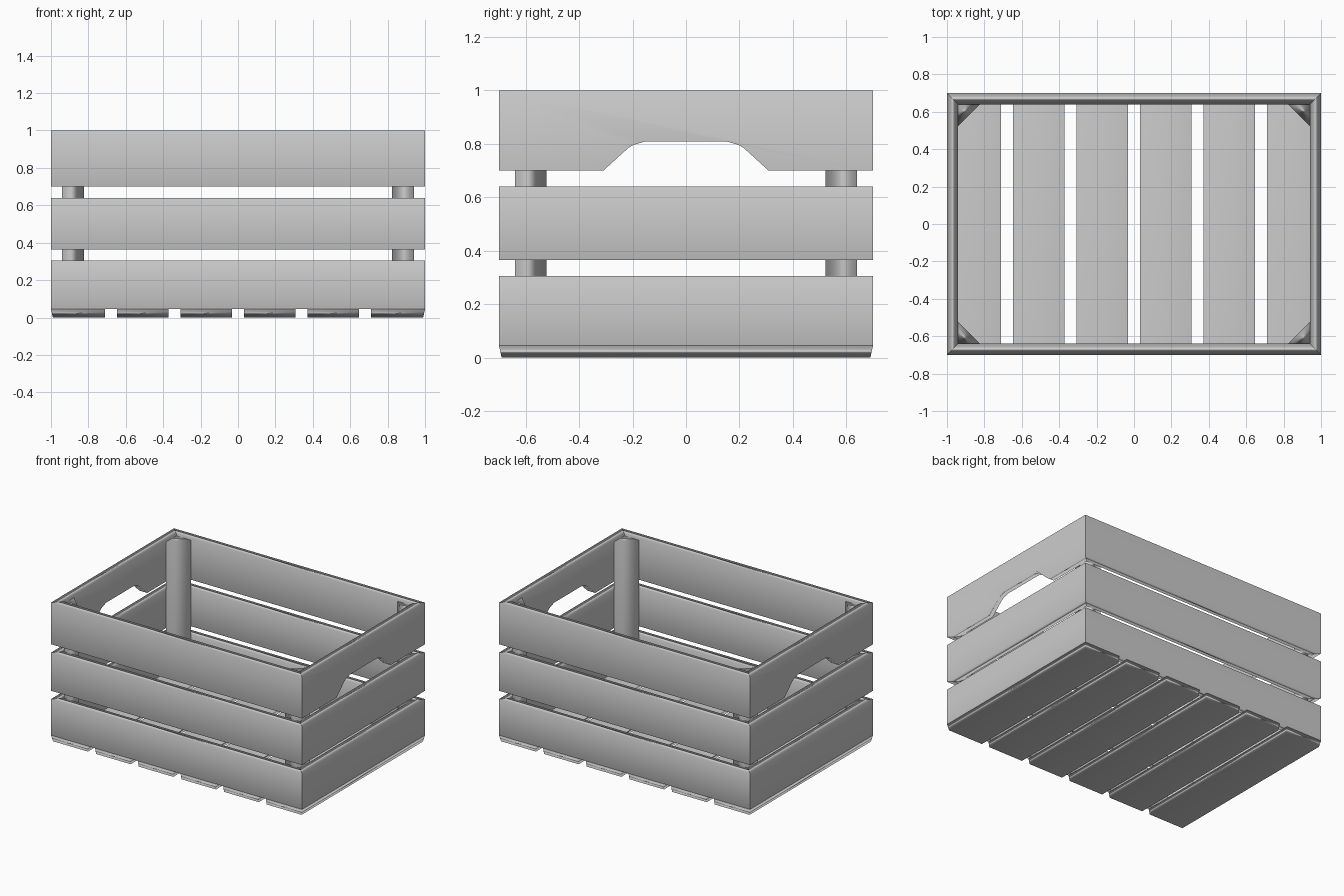
import bpy, bmesh
from mathutils import Matrix
from math import pi

if "Cube" in bpy.data.objects:
    bpy.data.objects.remove(bpy.data.objects["Cube"])

HX, HY, T = 1.0, 0.7, 0.06      # half length, half width, board thickness
FLOOR = 0.045


def finish(name, bm, corner_sharp=False):
    bmesh.ops.remove_doubles(bm, verts=bm.verts, dist=1e-5)
    bmesh.ops.recalc_face_normals(bm, faces=bm.faces)
    for f in bm.faces:
        f.smooth = True
    if corner_sharp:
        at_corner = lambda v: abs(v.co.x) > HX - T - .001 and abs(v.co.y) > HY - T - .001
        for e in bm.edges:
            a, b = e.verts
            if at_corner(a) and at_corner(b) and a.co.x * b.co.x > 0 and a.co.y * b.co.y > 0:
                e.smooth = False
    me = bpy.data.meshes.new(name)
    bm.to_mesh(me)
    bm.free()
    ob = bpy.data.objects.new(name, me)
    bpy.context.collection.objects.link(ob)
    # normals follow the large faces, so narrow edges look softly rounded
    ob.modifiers.new("soft_edges", 'WEIGHTED_NORMAL').keep_sharp = True
    return ob


def skin(bm, a, b, m=Matrix(), skip=(), caps=True):
    """Join two matching outlines with side faces and end caps."""
    va = [bm.verts.new(m @ Matrix.Translation(p).to_translation()) for p in a]
    vb = [bm.verts.new(m @ Matrix.Translation(p).to_translation()) for p in b]
    n = len(va)
    bm.faces.new(va)
    bm.faces.new(vb[::-1])
    for i in range(n):
        if i not in skip:
            j = (i + 1) % n
            bm.faces.new((va[i], vb[i], vb[j], va[j]))


def board(bm, half, dist, z0, z1, turn, cut=()):
    """Mitred wall board; cut lists extra points along its lower edge."""
    outline = [(-half, z0), *cut, (half, z0), (half, z1), (-half, z1)]
    outer = [(s, -dist, z) for s, z in outline]
    inner = [((s - T if s > 0 else s + T) if abs(s) == half else s, -dist + T, z)
             for s, z in outline]
    n = len(outline)
    skin(bm, outer, inner, Matrix.Rotation(turn, 4, 'Z'), skip=(n - 3, n - 1))


# Handle cutout profile in the upper end boards
left = [(-.309, .70), (-.232, .77), (-.215, .785), (-.197, .796), (-.155, .808)]
handle = left + [(-s, z) for s, z in reversed(left)]

# Three tiers of mitred wall boards
for name, z0, z1, cut in (("lower_walls", FLOOR, .305, ()),
                          ("middle_walls", .365, .64, ()),
                          ("upper_walls", .70, 1.0, handle)):
    bm = bmesh.new()
    for turn in (0, pi):
        board(bm, HX, HY, z0, z1, turn)
        board(bm, HY, HX, z0, z1, turn + pi / 2, cut)
    finish(name, bm, True)

# Floor slats, tapered towards the underside on the outer edges
gaps = [-.68, -.34, 0, .34, .68]
starts = [-HX] + [g + .032 for g in gaps]
ends = [g - .032 for g in gaps] + [HX]
for i, (x0, x1) in enumerate(zip(starts, ends)):
    bm = bmesh.new()
    b0 = x0 + (.01 if i == 0 else 0)
    b1 = x1 - (.01 if i == 5 else 0)
    yb = HY - .01
    skin(bm,
         [(b0, -yb, 0), (b1, -yb, 0), (b1, yb, 0), (b0, yb, 0)],
         [(x0, -HY, FLOOR), (x1, -HY, FLOOR), (x1, HY, FLOOR), (x0, HY, FLOOR)])
    finish(f"floor_slat_{i + 1}", bm)

# Triangular corner posts
for sx in (-1, 1):
    for sy in (-1, 1):
        x, y, w = HX - T, HY - T, .117
        tri = [(sx * x, sy * y), (sx * (x - w), sy * y), (sx * x, sy * (y - w))]
        bm = bmesh.new()
        skin(bm, [(*p, FLOOR) for p in tri], [(*p, .985) for p in tri])
        finish(f"corner_post_{'left' if sx < 0 else 'right'}_{'front' if sy < 0 else 'back'}", bm)
